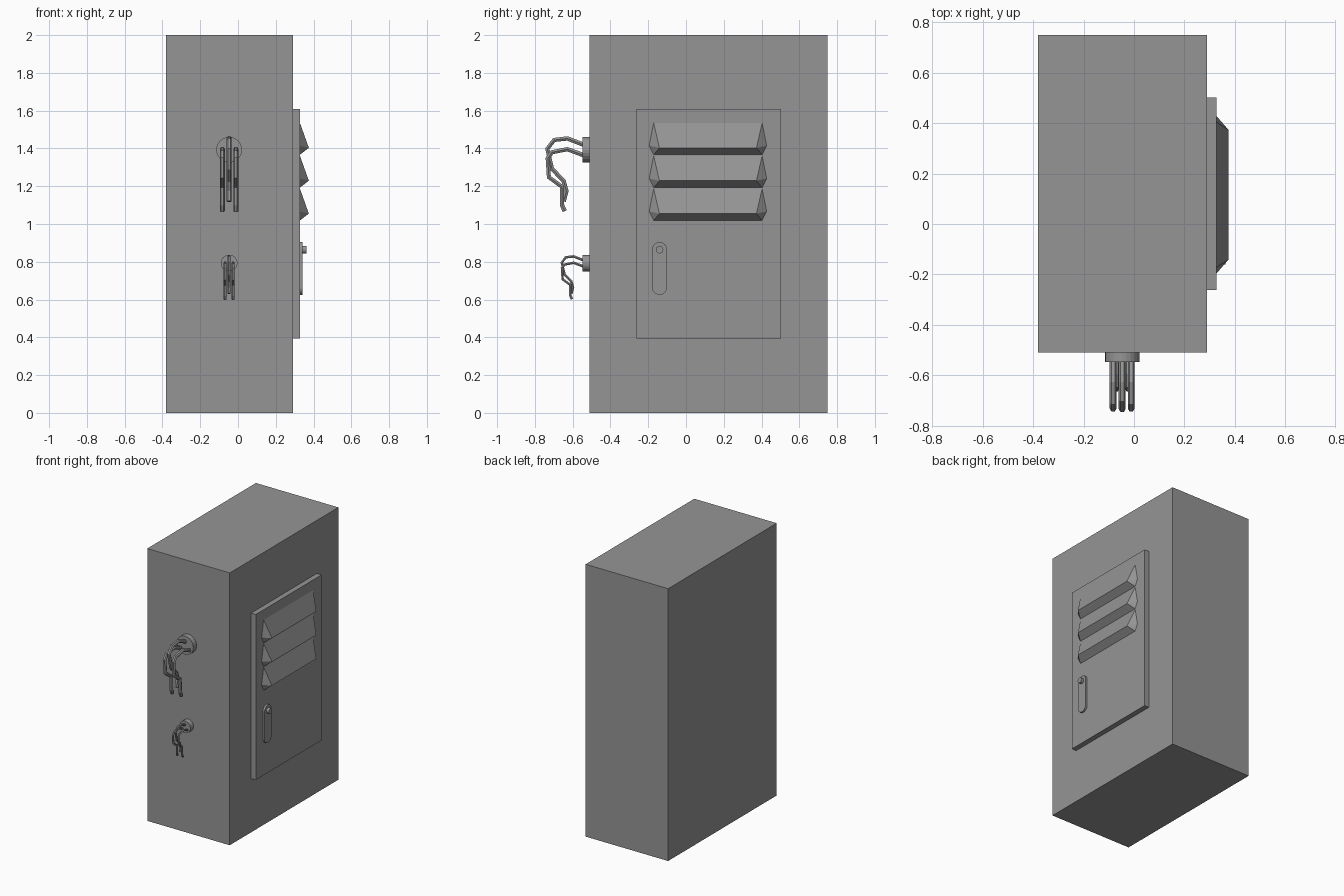
import bpy, bmesh, math
from mathutils import Vector

if "Cube" in bpy.data.objects:
    bpy.data.objects.remove(bpy.data.objects["Cube"])

grey = bpy.data.materials.new("cabinet_grey")
grey.use_nodes = True
grey.diffuse_color = (0.3, 0.3, 0.3, 1)
grey.node_tree.nodes["Principled BSDF"].inputs["Base Color"].default_value = (0.3, 0.3, 0.3, 1)


def finish(name, bm):
    bmesh.ops.recalc_face_normals(bm, faces=bm.faces)
    mesh = bpy.data.meshes.new(name)
    bm.to_mesh(mesh)
    bm.free()
    mesh.materials.append(grey)
    obj = bpy.data.objects.new(name, mesh)
    bpy.context.collection.objects.link(obj)
    return obj


def box(name, lo, hi):
    bm = bmesh.new()
    bmesh.ops.create_cube(bm, size=1)
    for v in bm.verts:
        v.co = [(a + b) / 2 + c * (b - a) for a, b, c in zip(lo, hi, v.co)]
    return finish(name, bm)


def extrude(name, outline, offset):
    """Solid from a flat outline pushed along an offset."""
    bm = bmesh.new()
    face = bm.faces.new([bm.verts.new(p) for p in outline])
    new = bmesh.ops.extrude_face_region(bm, geom=[face], use_keep_orig=True)["geom"]
    bmesh.ops.translate(bm, vec=offset, verts=[g for g in new if isinstance(g, bmesh.types.BMVert)])
    return finish(name, bm)


def circle(radius, n):
    return [(radius * math.cos(math.tau * i / n), radius * math.sin(math.tau * i / n)) for i in range(n)]


def tube(name, x, path, radius, sides=6):
    """Faceted cable that follows (y, z) points at a constant x, with mitred bends."""
    pts = [Vector((x, y, z)) for y, z in path]
    side = Vector((1, 0, 0))
    bm = bmesh.new()
    rings = []
    for i, p in enumerate(pts):
        before = (p - pts[max(i - 1, 0)]).normalized()
        after = (pts[min(i + 1, len(pts) - 1)] - p).normalized()
        up = (before + after).normalized().cross(side)
        rings.append([bm.verts.new(p + side * a + up * b) for a, b in circle(radius, sides)])
    for r, s in zip(rings, rings[1:]):
        for k in range(sides):
            n = (k + 1) % sides
            bm.faces.new((r[k], r[n], s[n], s[k]))
    bm.faces.new(rings[0])
    bm.faces.new(rings[-1])
    return finish(name, bm)


# Cabinet and door
box("cabinet", (-0.38, -0.51, 0), (0.29, 0.75, 2))
door_x = 0.328
box("door", (0.29, -0.262, 0.395), (door_x, 0.502, 1.61))

# Louvres: a sloped hood with pointed ends, mirrored about its middle
mid_y = 0.116
for i in range(3):
    top = 1.535 - 0.174 * i
    bm = bmesh.new()
    ends = []
    for s in (-1, 1):
        profile = ((door_x, 0.287, 0), (0.375, 0.257, -0.132),
                   (door_x, 0.287, -0.168), (door_x, 0.311, -0.12))
        ends.append([bm.verts.new((x, mid_y + s * y, top + z)) for x, y, z in profile])
    for end in ends:
        t, ridge, bottom, tip = end
        bm.faces.new((t, ridge, tip))
        bm.faces.new((tip, ridge, bottom))
        bm.faces.new((t, tip, bottom))
    a, b = ends
    for j in range(3):
        k = (j + 1) % 3
        bm.faces.new((a[j], a[k], b[k], b[j]))
    finish(f"louvre_{i + 1}", bm)

# Handle plate with rounded ends, and its lock knob
handle_y, r = -0.14, 0.04
outline = []
for i in range(26):
    half = i // 13
    t = math.pi * (i - half) / 12
    z = 0.665 if half else 0.864
    outline.append((door_x, handle_y + r * math.cos(t), z + r * math.sin(t)))
extrude("handle_plate", outline, (0.014, 0, 0))
extrude("lock_knob", [(door_x, handle_y + a, 0.864 + b) for a, b in circle(0.02, 16)], (0.034, 0, 0))

# Cable outlets: a round collar with three drooping cables, as (out, up) from its face
outer = ((0.01, -0.03), (-0.08, 0.003), (-0.162, -0.013), (-0.184, -0.045),
         (-0.178, -0.145), (-0.11, -0.195), (-0.108, -0.293), (-0.094, -0.325))
middle = ((0.01, 0.025), (-0.08, 0.06), (-0.15, 0.052), (-0.186, 0.005),
          (-0.162, -0.1), (-0.1, -0.165), (-0.085, -0.218), (-0.1, -0.273))
cx, face_y = -0.047, -0.548
for name, cz, radius, size in (("upper", 1.393, 0.068, 1), ("lower", 0.793, 0.044, 0.59)):
    ring = [(cx + a, -0.51, cz + b) for a, b in circle(radius, 24)]
    collar = extrude(f"{name}_collar", ring, (0, face_y + 0.51, 0))
    for part, dx, path in (("right", -0.036, outer), ("middle", 0, middle), ("left", 0.036, outer)):
        pts = [(face_y + y * size, cz + z * size) for y, z in path]
        tube(f"{name}_cable_{part}", cx + dx * size, pts, 0.0135 * size)
